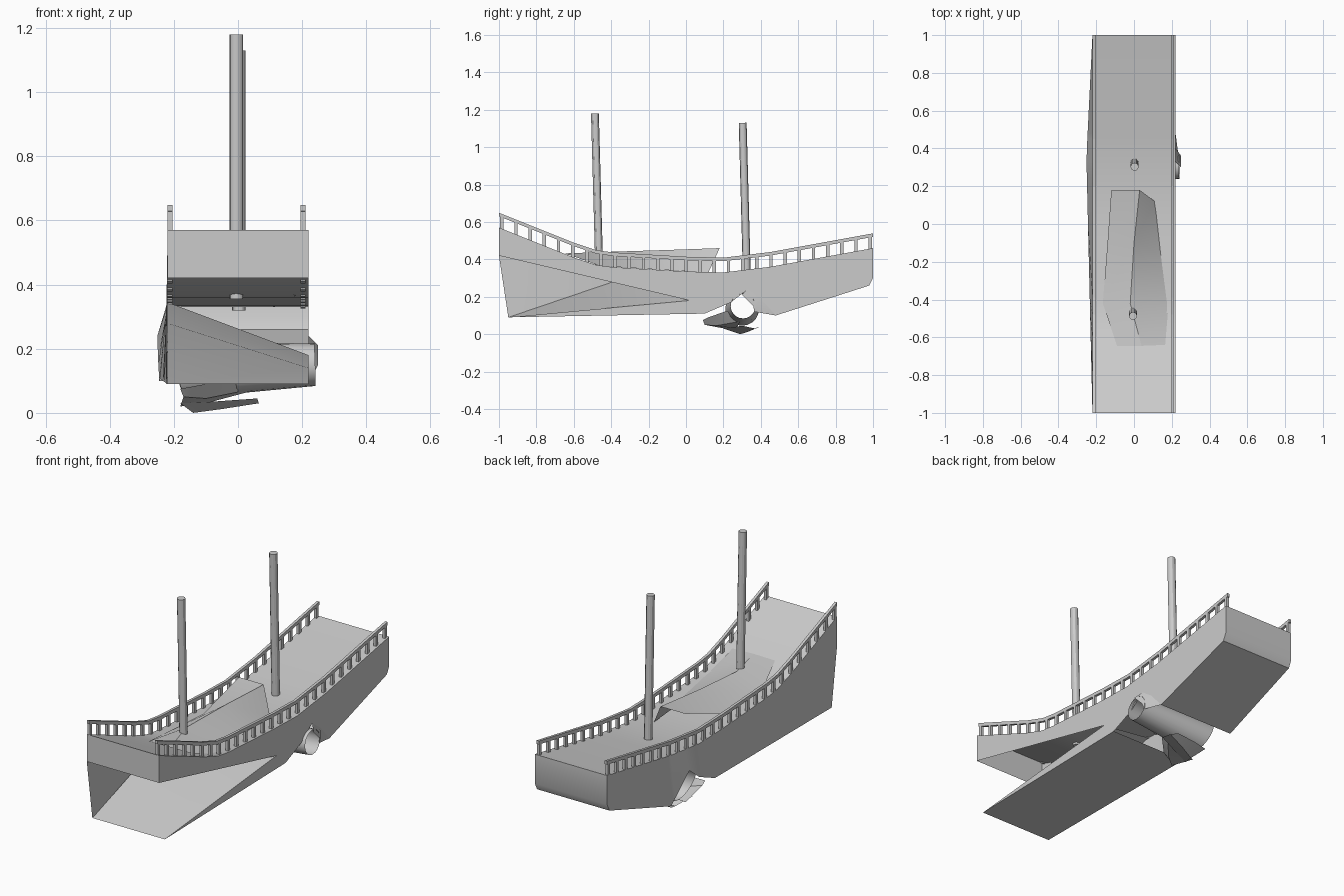
import bpy, bmesh, math
from mathutils import Vector

if "Cube" in bpy.data.objects:
    bpy.data.objects.remove(bpy.data.objects["Cube"])

W = 0.22
DECK = [(-1, .57), (-.8, .49), (-.6, .41), (-.48, .37), (-.39, .358), (0, .335),
        (.2, .33), (.45, .36), (1, .46)]
KEEL = [(-1, .42), (-.95, .09), (.1, .11), (.24, .17), (.33, .24), (.48, .10),
        (.98, .26), (1, .30)]


def lerp(profile, y):
    for (a, za), (b, zb) in zip(profile, profile[1:]):
        if a <= y <= b:
            return za + (zb - za) * (y - a) / (b - a)
    return profile[-1][1]


def mesh(name, verts, faces, smooth=True):
    me = bpy.data.meshes.new(name)
    me.from_pydata([tuple(v) for v in verts], [], faces)
    ob = bpy.data.objects.new(name, me)
    bpy.context.collection.objects.link(ob)
    bm = bmesh.new()
    bm.from_mesh(me)
    bmesh.ops.recalc_face_normals(bm, faces=bm.faces)
    bm.to_mesh(me)
    bm.free()
    if smooth:
        bpy.ops.object.select_all(action='DESELECT')
        bpy.context.view_layer.objects.active = ob
        ob.select_set(True)
        bpy.ops.object.shade_smooth_by_angle(angle=math.radians(30))
    return ob


def strip(name, *rows):
    # surface lofted through rows of equal length
    n = len(rows[0])
    faces = [(r*n+i, r*n+i+1, r*n+n+i+1, r*n+n+i)
             for r in range(len(rows)-1) for i in range(n-1)]
    return mesh(name, [v for r in rows for v in r], faces)


def tube(name, a, b, ra, rb, n=12, cap=True, lean=0):
    a, b = Vector(a), Vector(b)
    q = (b - a).to_track_quat('Z', 'Y')
    vs = []
    for c, r, k in ((a, ra, 0), (b, rb, lean)):
        for i in range(n):
            t = 2 * math.pi * i / n
            p = c + q @ Vector((r * math.cos(t), r * math.sin(t), 0))
            p.x -= k * (p.z - c.z)
            vs.append(p)
    faces = [(i, (i+1) % n, n+(i+1) % n, n+i) for i in range(n)]
    if cap:
        faces += [tuple(range(n)), tuple(range(n, 2*n))]
    return mesh(name, vs, faces)


def bulge(y):
    return -W - .032 * ((1 - y) / .65 if y > .35 else (y + 1) / 1.35)


# deck
strip("deck", [(-W, y, z) for y, z in DECK], [(W, y, z) for y, z in DECK])

# hull sides: left complete and bulging, right torn away toward the front
ys = sorted({y for y, z in DECK + KEEL} | {.02})
strip("left_side", [(-W, y, lerp(DECK, y)) for y in ys],
      [(bulge(y), y, lerp(KEEL, y)) for y in ys])
TORN = [(-1, .42), (.02, .18), (.1, .11)] + KEEL[3:]
strip("right_side", [(W, y, lerp(DECK, y)) for y in ys],
      [(W, y, lerp(TORN, y)) for y in ys])
mesh("right_lower_strake", [(W, -.95, .09), (W, .1, .11), (W, .02, .18)], [(0, 1, 2)])

# end plates and bottom
strip("front_plate", [(-W, -1, .57), (W, -1, .57)], [(-W, -1, .42), (W, -1, .42)])
for name, prof in (("front_bottom", KEEL[1:3]),
                   ("back_bottom", KEEL[5:] + [(1, .46)])):
    strip(name, [(bulge(y), y, z) for y, z in prof], [(W, y, z) for y, z in prof])

# sloping inner floor seen through the torn opening
strip("inner_ramp", [(-W, -.95, .09), (-W, -.39, .28), (-W, -.15, .345)],
      [(W, -.95, .09), (W, -.4, .14), (W, .02, .18)])

# raised hatch sheet on the deck
strip("hatch_sheet",
      [(-.09, -.645, .43), (-.165, -.42, .362), (-.14, -.1, .36), (-.12, .18, .46)],
      [(.04, -.645, .432), (-.02, -.42, .44), (0, -.1, .45), (.03, .18, .46)],
      [(.165, -.64, .43), (.18, -.46, .365), (.14, -.15, .345), (.11, .12, .33)])

# masts
tube("front_mast", (-.005, -.464, .355), (-.005, -.487, 1.18), .021, .021)
tube("back_mast", (.003, .325, .32), (.003, .303, 1.13), .021, .021)

# railings
def box(verts, faces, pts, x):
    o = len(verts)
    verts += [(x + s * .0075, y, z) for s in (-1, 1) for y, z in pts]
    faces += [tuple(o + i for i in f) for f in
              ((0, 1, 2, 3), (4, 5, 6, 7), (0, 1, 5, 4), (1, 2, 6, 5), (2, 3, 7, 6), (3, 0, 4, 7))]


for side, x in (("left", -.2125), ("right", .2025)):
    v, f = [], []
    for (a, za), (b, zb) in zip(DECK, DECK[1:]):
        box(v, f, [(a, za + .06), (b, zb + .06), (b, zb + .079), (a, za + .079)], x)
    for i in range(27):
        y = -.985 + i * 1.97 / 26
        a, b = y - .009, y + .009
        box(v, f, [(a, lerp(DECK, a) - .005), (b, lerp(DECK, b) - .005),
                   (b, lerp(DECK, b) + .065), (a, lerp(DECK, a) + .065)], x)
    mesh(side + "_railing", v, f, False)

# open cross tube through the hull, with broken pieces hanging below
tube("cross_tube", (.24, .305, .15), (-.2, .3, .135), .066, .09, 20, False, .35)
strip("tube_flap", [(W, .33, .24), (W, .40, .19), (W, .48, .10)],
      [(.25, .30, .21), (.25, .36, .15), (.235, .365, .12)])
strip("broken_plate_front", [(-.18, .09, .075), (-.1, .12, .09), (.0, .22, .125)],
      [(-.17, .10, .05), (-.1, .16, .045), (.0, .27, .065)],
      [(-.18, .26, .02), (-.1, .27, .03), (.05, .29, .07)])
strip("broken_plate_low", [(-.18, .2, .03), (-.08, .24, .035), (.06, .3, .045)],
      [(-.14, .29, .0), (-.05, .33, .012), (.065, .37, .03)],
      [(-.17, .37, .03), (-.08, .385, .035), (.03, .39, .04)])
